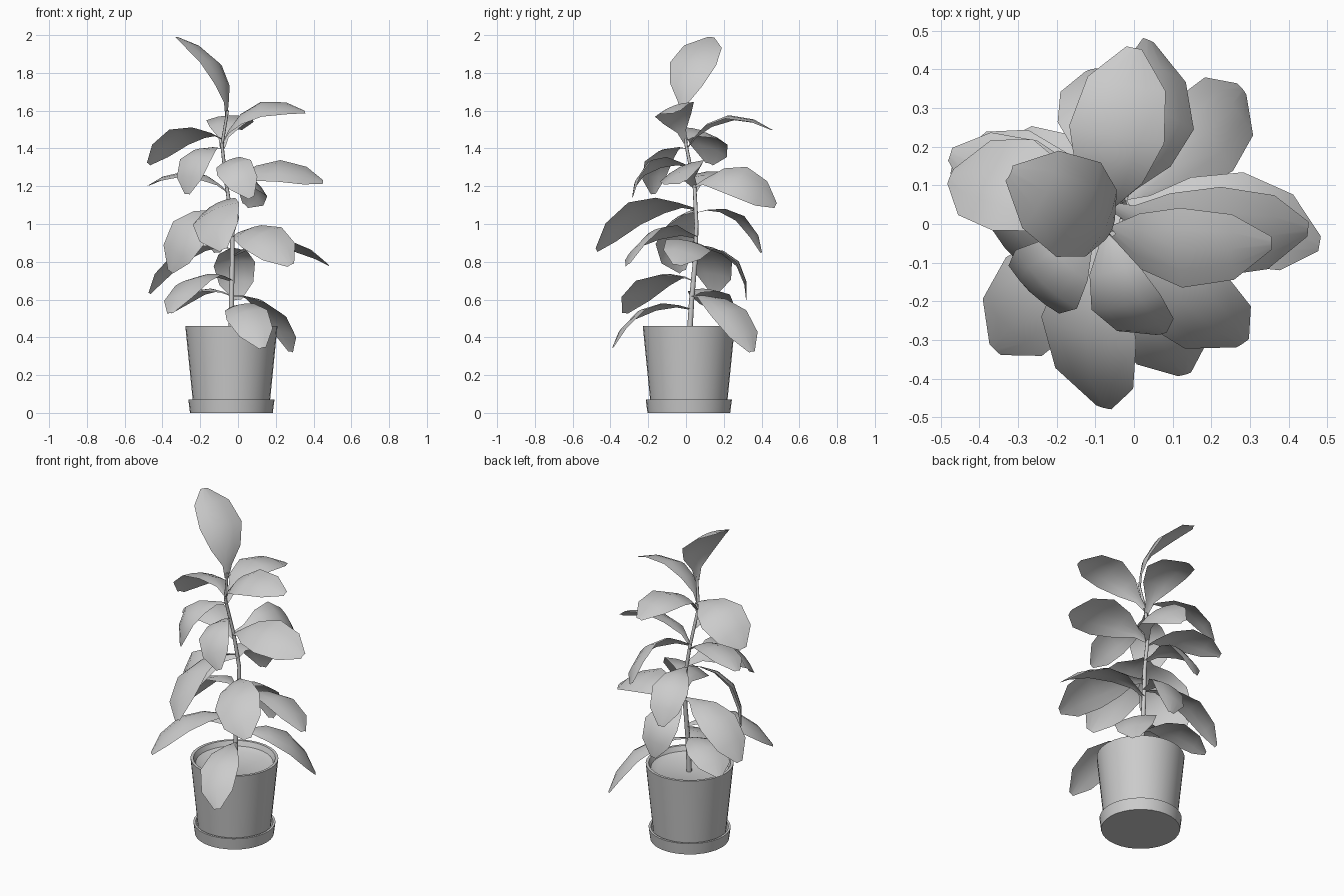
import bpy, bmesh, math
from mathutils import Vector, Matrix

cube = bpy.data.objects.get("Cube")
if cube:
    bpy.data.objects.remove(cube, do_unlink=True)

# One plain grey for everything
grey = bpy.data.materials.new("plain grey")
grey.use_nodes = True
grey.diffuse_color = (0.6, 0.6, 0.6, 1)
grey.node_tree.nodes["Principled BSDF"].inputs["Base Color"].default_value = (0.6, 0.6, 0.6, 1)

POT_X, POT_Y = -0.035, 0.015


def finish(name, bm, angle):
    mesh = bpy.data.meshes.new(name)
    bm.to_mesh(mesh)
    bm.free()
    mesh.materials.append(grey)
    obj = bpy.data.objects.new(name, mesh)
    bpy.context.collection.objects.link(obj)
    bpy.ops.object.select_all(action='DESELECT')
    obj.select_set(True)
    bpy.context.view_layer.objects.active = obj
    bpy.ops.object.shade_smooth_by_angle(angle=math.radians(angle))
    return obj


def lathe(name, profile, sides=32):
    """Turn a (radius, height) profile about the pot axis."""
    bm = bmesh.new()
    verts = [bm.verts.new((r, 0, z)) for r, z in profile]
    edges = [bm.edges.new(pair) for pair in zip(verts, verts[1:])]
    bmesh.ops.spin(bm, geom=verts + edges, axis=(0, 0, 1), cent=(0, 0, 0),
                   angle=math.tau, steps=sides)
    bmesh.ops.remove_doubles(bm, verts=bm.verts, dist=0.0005)
    bmesh.ops.recalc_face_normals(bm, faces=bm.faces)
    bmesh.ops.translate(bm, verts=bm.verts, vec=(POT_X, POT_Y, 0))
    return finish(name, bm, 35)


# Pot filled nearly to the rim, and the saucer beneath it
lathe("pot", [(0, 0.02), (0.2, 0.02), (0.244, 0.46), (0.228, 0.46),
              (0.215, 0.432), (0.18, 0.415), (0, 0.41)])
lathe("saucer", [(0, 0), (0.219, 0), (0.228, 0.07), (0.215, 0.07), (0.21, 0.02), (0, 0.02)])

# Curving stem, thinner towards the top
STEM = [Vector(p) for p in [(-0.035, 0.015, 0.35), (-0.035, 0.03, 0.6), (-0.03, 0.05, 0.82),
                            (-0.03, 0.055, 1.0), (-0.06, 0.045, 1.2), (-0.085, 0.0, 1.42),
                            (-0.055, -0.025, 1.6)]]


def stem_at(z):
    for a, b in zip(STEM, STEM[1:]):
        if z <= b.z:
            return a.lerp(b, (z - a.z) / (b.z - a.z))
    return STEM[-1]


bm = bmesh.new()
rings = []
for i, p in enumerate(STEM):
    radius = 0.015 - 0.0013 * i
    rings.append([bm.verts.new(p + Vector((math.cos(a), math.sin(a), 0)) * radius)
                  for a in (math.tau * k / 8 for k in range(8))])
for low, high in zip(rings, rings[1:]):
    for k in range(8):
        j = (k + 1) % 8
        bm.faces.new((low[k], low[j], high[j], high[k]))
bm.faces.new(rings[-1])
finish("stem", bm, 50)

# Leaf outline: position along the midrib, share of the full width
OUTLINE = [(0, 0.1), (0.12, 0.22), (0.3, 0.7), (0.55, 1), (0.82, 0.82), (1, 0.16)]
UP = Vector((0, 0, 1))


def leaf(name, base_z, tip, width, arch, roll):
    """Arched blade from the stem to its tip, the whole rolled about its chord."""
    base, tip = stem_at(base_z), Vector(tip)
    chord = (tip - base).normalized()
    across = Matrix.Rotation(-math.radians(roll), 3, chord) @ chord.cross(UP).normalized()
    normal = across.cross(chord)
    control = (base + tip) / 2 + normal * arch
    bm = bmesh.new()
    rows = []
    for t, share in OUTLINE:
        centre = base * (1 - t) ** 2 + control * 2 * t * (1 - t) + tip * t * t
        half = width * share / 2
        rows.append([bm.verts.new(centre + across * half * s - normal * half * 0.18 * s * s)
                     for s in (-1, -0.5, 0, 0.5, 1)])
    for a, b in zip(rows, rows[1:]):
        for k in range(4):
            bm.faces.new((a[k], a[k + 1], b[k + 1], b[k]))
    finish(name, bm, 60)


# name, height on stem, tip, width, arch, roll
LEAVES = [
    ("crown", 1.57, (-0.32, 0.13, 1.99), 0.27, 0.21, -6),
    ("upper_east", 1.43, (0.355, -0.05, 1.595), 0.22, 0.24, -22),
    ("upper_west", 1.45, (-0.475, 0.125, 1.32), 0.27, 0.23, -18),
    ("upper_north", 1.4, (0.0, 0.455, 1.5), 0.25, 0.25, 2),
    ("upper_southwest", 1.4, (-0.27, -0.175, 1.16), 0.22, 0.23, 4),
    ("upper_south", 1.3, (0.07, -0.285, 1.14), 0.2, 0.25, -27),
    ("middle_east", 1.2, (0.45, -0.015, 1.225), 0.26, 0.2, -26),
    ("middle_north", 1.2, (0.04, 0.475, 1.1), 0.25, 0.26, -40),
    ("middle_west", 1.17, (-0.475, 0.18, 1.205), 0.22, 0.18, 6),
    ("middle_south", 1.08, (-0.08, -0.475, 0.865), 0.28, 0.28, -27),
    ("middle_southwest", 1.07, (-0.36, -0.02, 0.75), 0.29, 0.26, 35),
    ("middle_northwest", 1.06, (-0.11, 0.4, 0.85), 0.21, 0.23, 5),
    ("middle_southeast", 0.93, (0.28, -0.31, 0.785), 0.27, 0.23, -25),
    ("lower_west", 0.87, (-0.47, 0.15, 0.635), 0.24, 0.23, -10),
    ("lower_north", 0.87, (0.0, 0.32, 0.6), 0.22, 0.23, 8),
    ("lower_east", 0.83, (0.48, -0.05, 0.785), 0.25, 0.22, 14),
    ("lower_southwest", 0.7, (-0.36, -0.325, 0.53), 0.26, 0.22, -6),
    ("bottom_west", 0.62, (-0.36, 0.19, 0.53), 0.24, 0.16, 0),
    ("bottom_northeast", 0.62, (0.28, 0.35, 0.325), 0.24, 0.21, -10),
    ("bottom_south", 0.55, (0.13, -0.39, 0.345), 0.23, 0.23, -15),
]
for label, *shape in LEAVES:
    leaf(label + "_leaf", *shape)
